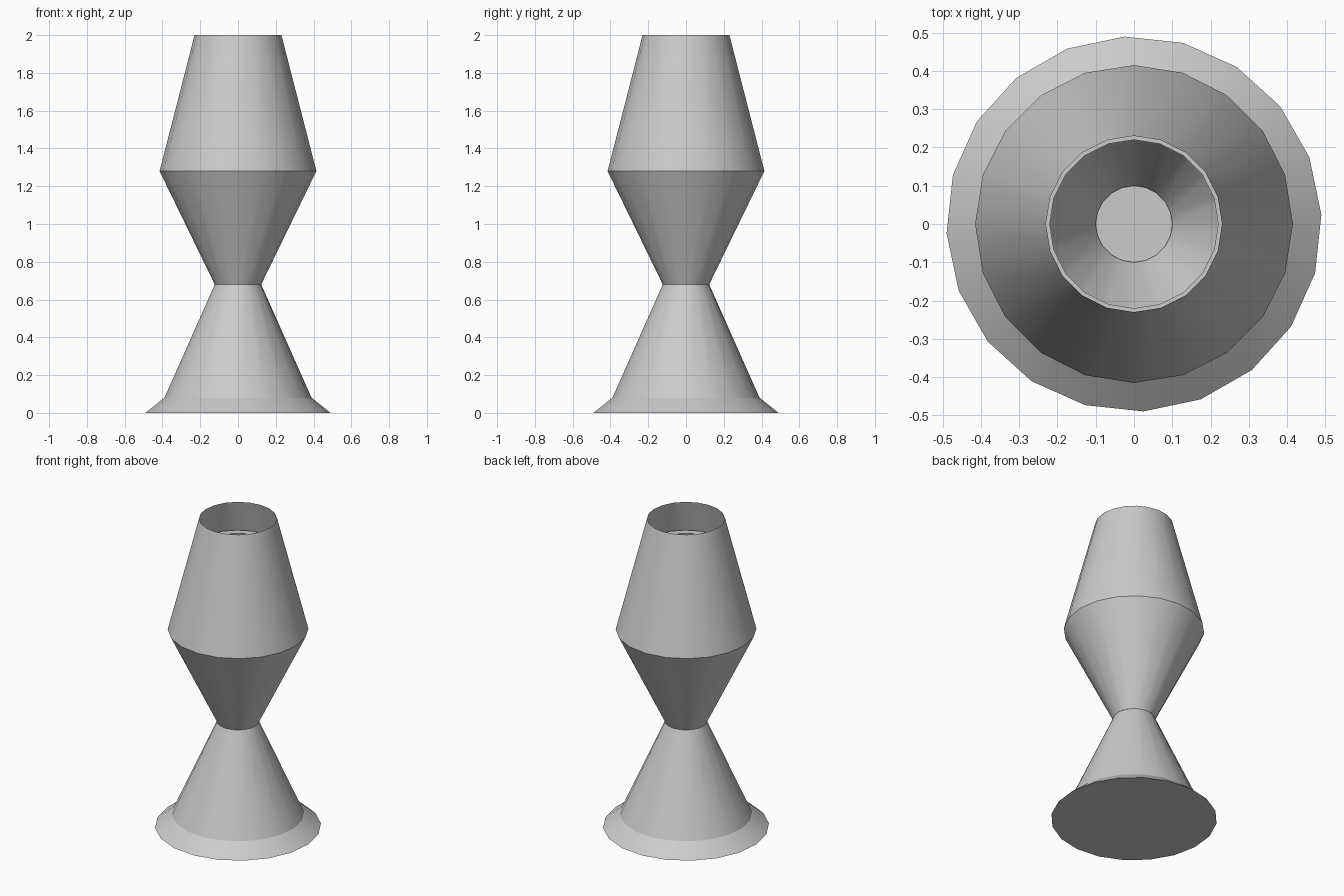
import bpy
import bmesh
from math import cos, sin, pi, radians

cube = bpy.data.objects.get("Cube")
if cube:
    bpy.data.objects.remove(cube, do_unlink=True)

SIDES = 20

metal = bpy.data.materials.new("light_grey_metal")
metal.use_nodes = True
grey = (0.6, 0.6, 0.6, 1)
metal.diffuse_color = grey
metal.node_tree.nodes["Principled BSDF"].inputs["Base Color"].default_value = grey


def lathe(name, profile, phase=0.0, cap_start=False, cap_end=False):
    """Turn (radius, height) points around z; the profile runs upwards on the outside."""
    bm = bmesh.new()
    angles = [phase + 2 * pi * i / SIDES for i in range(SIDES)]
    rings = [[bm.verts.new((r * cos(a), r * sin(a), z)) for a in angles]
             for r, z in profile]
    for low, high in zip(rings, rings[1:]):
        for i in range(SIDES):
            j = (i + 1) % SIDES
            bm.faces.new((low[i], low[j], high[j], high[i]))
    if cap_start:
        bm.faces.new(rings[0][::-1])
    if cap_end:
        bm.faces.new(rings[-1])
    mesh = bpy.data.meshes.new(name)
    bm.to_mesh(mesh)
    bm.free()
    mesh.materials.append(metal)
    obj = bpy.data.objects.new(name, mesh)
    bpy.context.collection.objects.link(obj)
    bpy.ops.object.select_all(action='DESELECT')
    obj.select_set(True)
    bpy.context.view_layer.objects.active = obj
    bpy.ops.object.shade_smooth_by_angle(angle=radians(25))
    return obj


# Foot flange and the tapering stand above it
lathe("foot_flange", [(0.49, 0), (0.39, 0.08)], 0.05, cap_start=True)
lathe("stand_cone", [(0.39, 0.08), (0.123, 0.68)], 0.05, cap_end=True)

# Funnel cup that widens up to the shade
lathe("funnel_cup", [(0.123, 0.68), (0.415, 1.28)])

# Open-topped shade
lathe("shade", [(0.415, 1.28), (0.23, 2.0)])

# Liner inside the shade, ending in a flat ring below the rim
lathe("liner", [(0.1, 0.69), (0.395, 1.27), (0.265, 1.8), (0.22, 1.8)])
